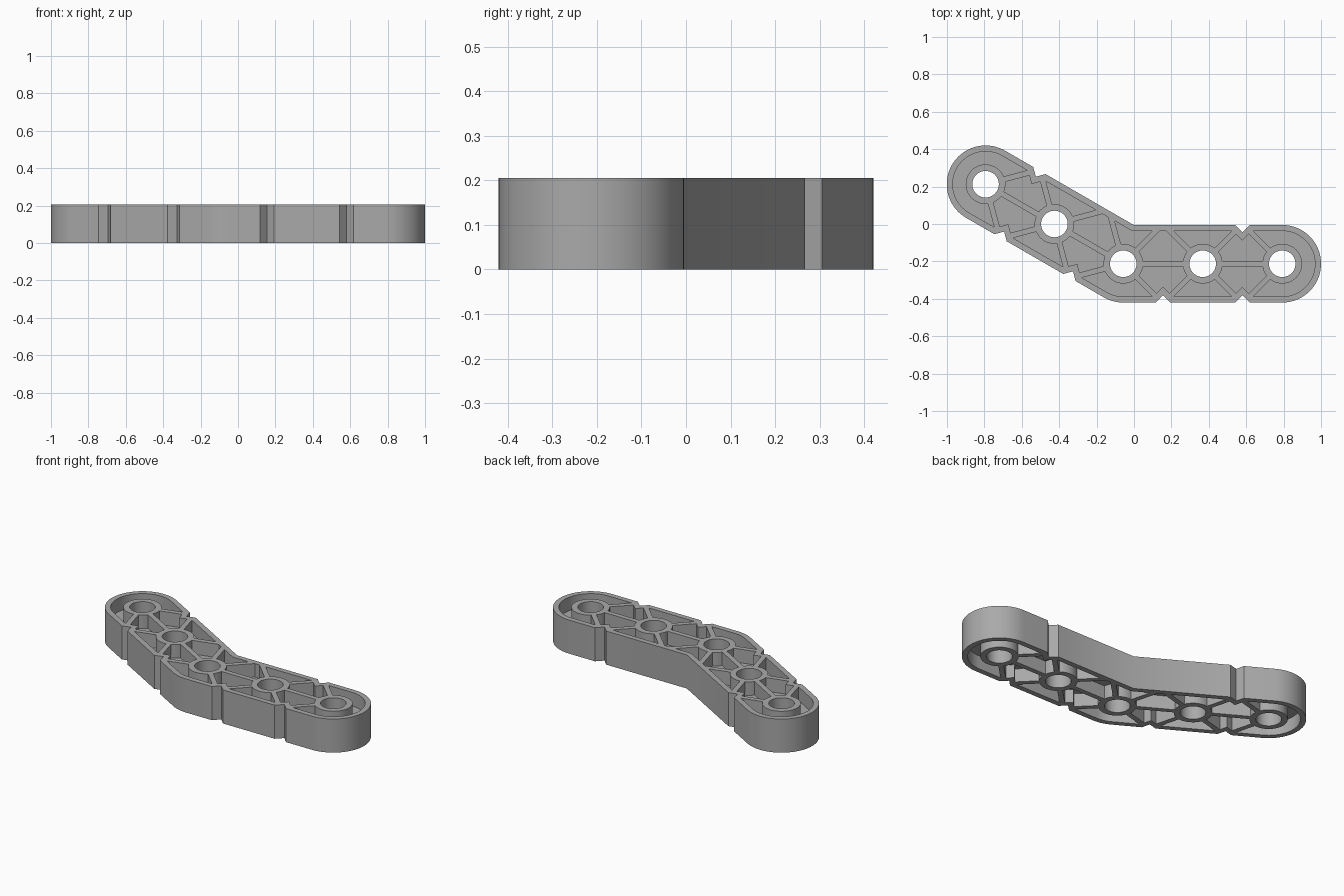
import bpy, bmesh, math
from mathutils import Vector

if "Cube" in bpy.data.objects:
    bpy.data.objects.remove(bpy.data.objects["Cube"])

HEIGHT, RADIUS, WALL = 0.205, 0.2075, 0.032
PITCH, WEB = 0.425, 0.04
HOLE_R, BOSS_R, RIB_W = 0.071, 0.106, 0.03
BEND = 150                                   # direction of the raised arm


def polar(angle, length=1.0):
    a = math.radians(angle)
    return Vector((math.cos(a), math.sin(a))) * length


# Hole centres, from the right end to the raised end
elbow = Vector((-0.0575, -PITCH / 4 * 2))
centres = [elbow + polar(0, 2 * PITCH), elbow + polar(0, PITCH), elbow,
           elbow + polar(BEND, PITCH), elbow + polar(BEND, 2 * PITCH)]

plastic = bpy.data.materials.new("light grey plastic")
plastic.use_nodes = True
grey = (0.4, 0.4, 0.4, 1)
plastic.diffuse_color = grey
shader = next(n for n in plastic.node_tree.nodes if n.type == 'BSDF_PRINCIPLED')
shader.inputs["Base Color"].default_value = grey


def prism(name, points, height, z=0.0):
    """Extrude a flat outline upwards into a closed solid."""
    bm = bmesh.new()
    face = bm.faces.new([bm.verts.new((p.x, p.y, z)) for p in points])
    top = bmesh.ops.extrude_face_region(bm, geom=[face])["geom"]
    bmesh.ops.translate(bm, vec=(0, 0, height),
                        verts=[v for v in top if isinstance(v, bmesh.types.BMVert)])
    bmesh.ops.recalc_face_normals(bm, faces=bm.faces)
    mesh = bpy.data.meshes.new(name)
    bm.to_mesh(mesh)
    bm.free()
    mesh.materials.append(plastic)
    obj = bpy.data.objects.new(name, mesh)
    bpy.context.collection.objects.link(obj)
    return obj


def combine(target, tool, operation):
    """Apply a boolean and discard the tool."""
    mod = target.modifiers.new(operation.lower(), 'BOOLEAN')
    mod.operation, mod.solver, mod.object = operation, 'EXACT', tool
    bpy.context.view_layer.objects.active = target
    bpy.ops.object.modifier_apply(modifier=mod.name)
    bpy.data.objects.remove(tool)


def arc(centre, start, end, radius, steps):
    return [centre + polar(start + (end - start) * i / steps, radius)
            for i in range(steps + 1)]


def notch(i, normal, inset):
    """V cut in the side wall halfway between two neighbouring holes."""
    mid = (centres[i] + centres[i + 1]) / 2
    n, t = polar(normal), polar(normal + 90)
    r, d = RADIUS - inset, 0.038 + 0.414 * inset
    return [mid + n * r - t * d, mid + n * (r - d), mid + n * r + t * d]


def outline(inset):
    r = RADIUS - inset
    return (arc(centres[0], -90, 90, r, 36) + notch(0, 90, inset)
            + [elbow + polar(75, r / math.cos(math.radians(15)))]
            + notch(3, 60, inset) + arc(centres[4], 60, 240, r, 36)
            + notch(3, 240, inset) + notch(2, 240, inset)
            + arc(elbow, 240, 270, r, 6)
            + notch(1, 270, inset) + notch(0, 270, inset))


def rib(start, angle, near, far):
    d, s = polar(angle), polar(angle + 90, RIB_W / 2)
    a, b = start + d * near, start + d * far
    return prism("rib", [a - s, b - s, b + s, a + s], HEIGHT)


def circle(centre, radius):
    return arc(centre, 0, 360, radius, 48)[:-1]


# Outer rim, open through the middle
beam = prism("angled_beam", outline(0), HEIGHT)
combine(beam, prism("rim_cutter", outline(WALL), HEIGHT + 0.2, -0.1), 'DIFFERENCE')

# Thin web at mid height
combine(beam, prism("web", outline(WALL / 2), WEB, (HEIGHT - WEB) / 2), 'UNION')

# Bosses around the holes
for c in centres:
    combine(beam, prism("boss", circle(c, BOSS_R), HEIGHT), 'UNION')

# Centre ribs and diagonal braces in each bay
for i in range(4):
    along = 180 if i < 2 else BEND
    combine(beam, rib(centres[i], along, 0.09, PITCH - 0.09), 'UNION')
    for side in (-1, 1):
        plain = side == -1 and i in (1, 2)   # bays with no notch on the inner side
        reach = 0.268 if plain else 0.255
        combine(beam, rib(centres[i], along + side * 45, 0.09, reach), 'UNION')
        combine(beam, rib(centres[i + 1], along + 180 - side * 45, 0.09, reach), 'UNION')

# Through holes
for c in centres:
    combine(beam, prism("hole_cutter", circle(c, HOLE_R), HEIGHT + 0.2, -0.1), 'DIFFERENCE')

bpy.ops.object.select_all(action='DESELECT')
beam.select_set(True)
bpy.context.view_layer.objects.active = beam
bpy.ops.object.shade_smooth_by_angle(angle=math.radians(30))
